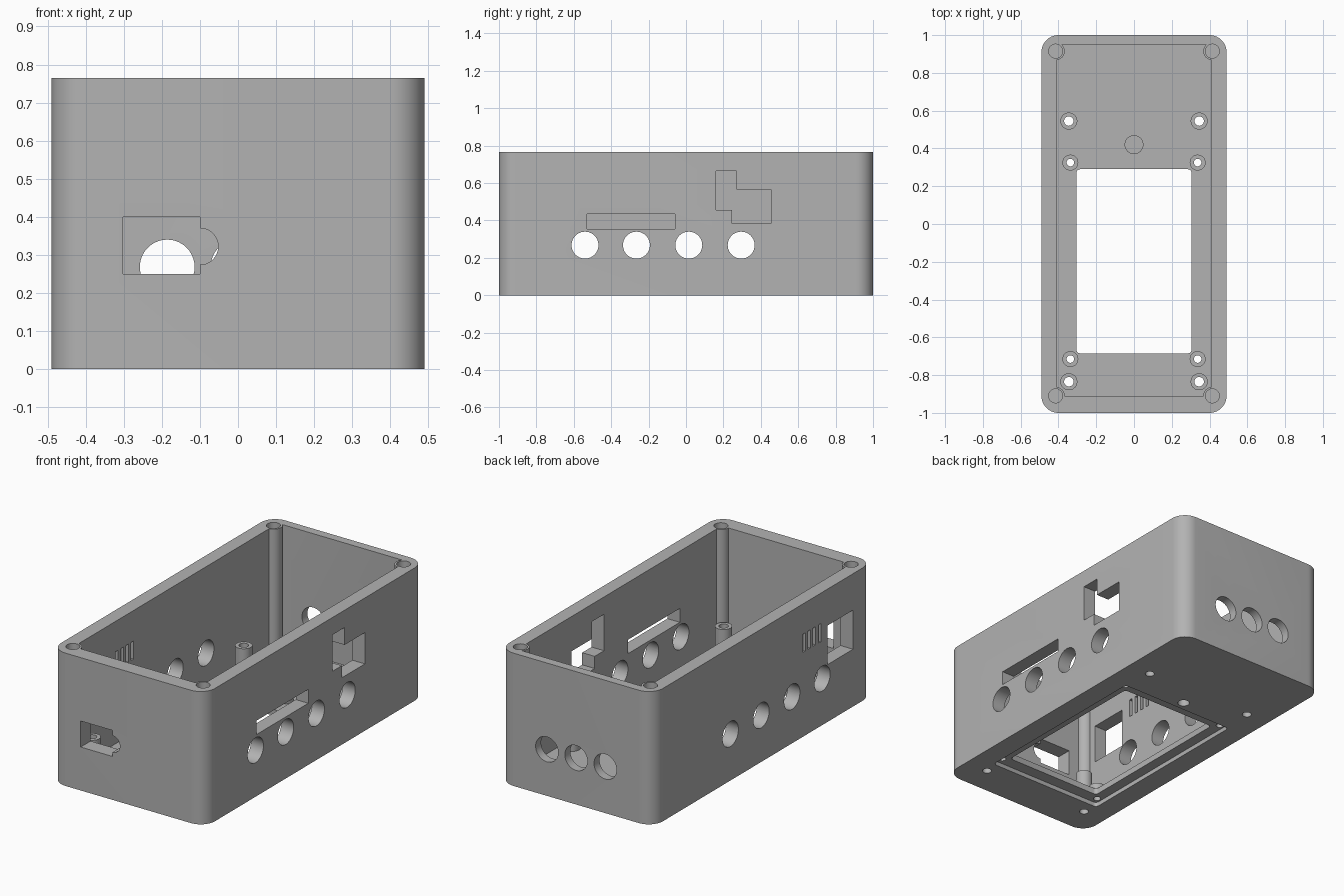
import bpy, bmesh
from math import cos, sin, pi, radians

if "Cube" in bpy.data.objects:
    bpy.data.objects.remove(bpy.data.objects["Cube"])

grey = bpy.data.materials.new("enclosure_grey")
grey.use_nodes = True
COLOUR = (0.45, 0.45, 0.45, 1)
grey.diffuse_color = COLOUR
grey.node_tree.nodes["Principled BSDF"].inputs["Base Color"].default_value = COLOUR


def arc(cx, cy, r, a0=0, a1=2 * pi, n=32, closed=False):
    steps = n if closed else n - 1
    return [(cx + r * cos(a0 + (a1 - a0) * i / steps),
             cy + r * sin(a0 + (a1 - a0) * i / steps)) for i in range(n)]


def circle(cx, cy, r, n=40):
    return arc(cx, cy, r, n=n, closed=True)


def rect(x0, x1, y0, y1):
    return [(x0, y0), (x1, y0), (x1, y1), (x0, y1)]


def rounded(x0, x1, y0, y1, r, n=12):
    corners = [(x1 - r, y1 - r), (x0 + r, y1 - r), (x0 + r, y0 + r), (x1 - r, y0 + r)]
    return [p for i, (cx, cy) in enumerate(corners)
            for p in arc(cx, cy, r, i * pi / 2, (i + 1) * pi / 2, n)]


def prism(name, profile, lo, hi, axis="z"):
    """Extrude a flat profile from lo to hi along an axis."""
    place = {"x": lambda a, b, c: (c, a, b),
             "y": lambda a, b, c: (a, c, b),
             "z": lambda a, b, c: (a, b, c)}[axis]
    bm = bmesh.new()
    face = bm.faces.new([bm.verts.new(place(a, b, lo)) for a, b in profile])
    top = bmesh.ops.extrude_face_region(bm, geom=[face])
    for v in top["geom"]:
        if isinstance(v, bmesh.types.BMVert):
            v.co["xyz".index(axis)] = hi
    bmesh.ops.recalc_face_normals(bm, faces=bm.faces)
    mesh = bpy.data.meshes.new(name)
    bm.to_mesh(mesh)
    bm.free()
    mesh.materials.append(grey)
    obj = bpy.data.objects.new(name, mesh)
    bpy.context.collection.objects.link(obj)
    return obj


def combine(target, tool, operation):
    bpy.context.view_layer.objects.active = target
    mod = target.modifiers.new(operation.lower(), "BOOLEAN")
    mod.operation = operation
    mod.solver = "EXACT"
    mod.object = tool
    bpy.ops.object.modifier_apply(modifier=mod.name)
    bpy.data.objects.remove(tool)


def cut(profile, lo, hi, axis="z"):
    combine(case, prism("cutter", profile, lo, hi, axis), "DIFFERENCE")


def add(profile, lo, hi):
    combine(case, prism("addition", profile, lo, hi), "UNION")


HEIGHT, FLOOR = 0.765, 0.06
SIDES = (-1, 1)

# Hollow rounded box
case = prism("enclosure_case", rounded(-0.49, 0.49, -1, 1, 0.09), 0, HEIGHT)
cut(rounded(-0.41, 0.41, -0.91, 0.95, 0.03, 6), FLOOR, 1)

# Corner screw posts, standoffs and low screen bosses
for s in SIDES:
    for y in (-0.91, 0.915):
        add(circle(s * 0.415, y, 0.048), 0.03, HEIGHT)
        cut(circle(s * 0.415, y, 0.037), 0.5, 1)
    for y in (-0.835, 0.545):
        add(circle(s * 0.345, y, 0.045), 0.03, 0.235)
        cut(circle(s * 0.345, y, 0.025, 24), -0.1, 0.5)
    for y in (-0.715, 0.325):
        add(circle(s * 0.337, y, 0.042), 0.04, 0.1)

# Closed cup on the floor, open underneath
add(circle(0, 0.42, 0.05), 0.03, 0.12)
cut(circle(0, 0.42, 0.032), -0.1, 0.09)

# Screen window with a recess below
cut(rounded(-0.365, 0.365, -0.755, 0.365, 0.02, 5), -0.1, 0.025)
cut(rounded(-0.305, 0.305, -0.685, 0.29, 0.02, 5), -0.1, 0.2)
for s in SIDES:
    for y in (-0.715, 0.325):
        cut(circle(s * 0.337, y, 0.02, 24), -0.1, 0.5)

# Round holes through both side walls and the back wall
for y in (-0.54, -0.265, 0.015, 0.295):
    for lo, hi in ((-0.6, -0.38), (0.38, 0.6)):
        cut(circle(y, 0.268, 0.072), lo, hi, "x")
for x in (-0.186, 0, 0.186):
    cut(circle(x, 0.268, 0.072), 0.9, 1.1, "y")

# Long slot and stepped opening in the left wall
cut(rect(-0.53, -0.06, 0.355, 0.435), 0.38, 0.6, "x")
cut([(0.16, 0.665), (0.27, 0.665), (0.27, 0.565), (0.455, 0.565),
     (0.455, 0.385), (0.245, 0.385), (0.245, 0.455), (0.16, 0.455)], 0.38, 0.6, "x")

# Square opening and vent slits in the right wall
cut(rect(-0.82, -0.59, 0.33, 0.555), -0.6, -0.38, "x")
for i in range(4):
    y = -0.375 - i * 0.047
    cut(rect(y - 0.011, y + 0.011, 0.485, 0.59), -0.6, -0.38, "x")

# Front opening with a half-round end
front = [(-0.1, 0.4), (-0.302, 0.4), (-0.302, 0.25), (-0.1, 0.25)]
cut(front + arc(-0.1, 0.322, 0.048, -pi / 2, pi / 2, 20), -1.1, -0.86, "y")

# Smooth the curved walls, keep the edges crisp
for o in bpy.context.selected_objects:
    o.select_set(False)
case.select_set(True)
bpy.context.view_layer.objects.active = case
bpy.ops.object.shade_smooth_by_angle(angle=radians(30))
